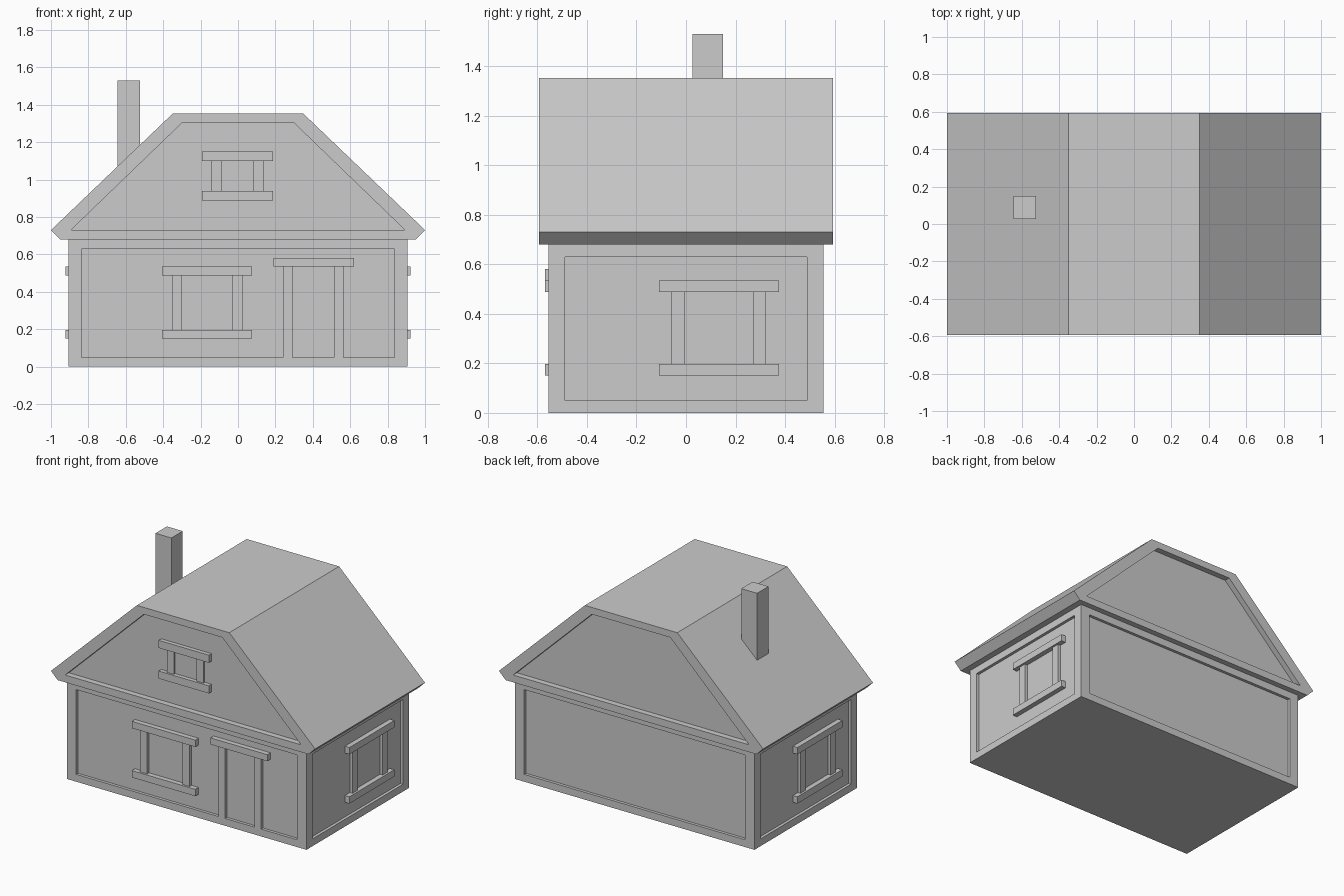
import bpy, bmesh
from math import radians
from mathutils import Matrix, Vector

if "Cube" in bpy.data.objects:
    bpy.data.objects.remove(bpy.data.objects["Cube"])

BX, BY, EAVE = 0.907, 0.555, 0.68      # wall half sizes and eave height
RY = 0.594                             # roof half depth


def finish(name, bm):
    bmesh.ops.remove_doubles(bm, verts=bm.verts, dist=1e-5)
    bmesh.ops.recalc_face_normals(bm, faces=bm.faces)
    mesh = bpy.data.meshes.new(name)
    bm.to_mesh(mesh)
    bm.free()
    ob = bpy.data.objects.new(name, mesh)
    bpy.context.collection.objects.link(ob)
    return ob


def prism(profile, half_y):
    """Closed prism with an (x, z) profile, running along y."""
    bm = bmesh.new()
    f = bm.faces.new([bm.verts.new((x, -half_y, z)) for x, z in profile])
    ext = bmesh.ops.extrude_face_region(bm, geom=[f])
    moved = [g for g in ext["geom"] if isinstance(g, bmesh.types.BMVert)]
    bmesh.ops.translate(bm, verts=moved, vec=(0, 2 * half_y, 0))
    bmesh.ops.recalc_face_normals(bm, faces=bm.faces)
    return bm


def recess(bm, face, place, depth):
    """Sink a panel into a face; place() maps outer corners to panel corners."""
    n = face.normal.copy()
    outer = [v.co.copy() for v in face.verts]
    bmesh.ops.inset_individual(bm, faces=[face], thickness=0.02)
    for v in face.verts:
        near = min(outer, key=lambda c: (c - v.co).length)
        v.co = place(near)
    new = bmesh.ops.extrude_discrete_faces(bm, faces=[face])["faces"][0]
    bmesh.ops.translate(bm, verts=new.verts, vec=-n * depth)


def box(name, u, y, z, turn=0):
    """Box given by ranges, turned about z to face another wall."""
    bm = bmesh.new()
    bmesh.ops.create_cube(bm, size=1)
    for v in bm.verts:
        v.co = [r[0] + (r[1] - r[0]) * (c + 0.5) for r, c in zip((u, y, z), v.co)]
    bm.transform(Matrix.Rotation(radians(turn), 4, 'Z'))
    return finish(name, bm)


def window(name, u, z, bar, inset, wall, turn=0, back=0.02, post=0.0, proud=0.014):
    """Sill and lintel joined by two posts."""
    inner = wall - back - 0.005
    for part, a in (("sill", z[0]), ("lintel", z[1] - bar)):
        box(f"{name}_{part}", u, (-wall - proud, -inner), (a, a + bar), turn)
    for part, a in (("left_post", u[0] + inset), ("right_post", u[1] - inset - 0.053)):
        box(f"{name}_{part}", (a, a + 0.053), (-wall - post, -inner),
            (z[0] + bar, z[1] - bar), turn)


# Walls with a recessed panel on each side
bm = prism([(-BX, 0), (BX, 0), (BX, EAVE), (-BX, EAVE)], BY)
for f in [f for f in bm.faces if abs(f.normal.z) < 0.5]:
    along_x = abs(f.normal.y) > 0.5

    def place(c, along_x=along_x):
        z = 0.05 if c.z < 0.3 else 0.63
        if along_x:
            return Vector((0.837 if c.x > 0 else -0.837, c.y, z))
        return Vector((c.x, 0.488 if c.y > 0 else -0.488, z))
    recess(bm, f, place, 0.02)
finish("walls", bm)

# Flat-topped roof with recessed gables at front and back
bm = prism([(-0.95, EAVE), (0.95, EAVE), (1, 0.73),
            (0.35, 1.352), (-0.35, 1.352), (-1, 0.73)], RY)


def gable(c):
    s = 1 if c.x > 0 else -1
    return Vector((s * 0.297, c.y, 1.305)) if c.z > 1 else Vector((s * 0.893, c.y, 0.73))


for f in [f for f in bm.faces if abs(f.normal.y) > 0.5]:
    recess(bm, f, gable, 0.04)
finish("roof", bm)

# Chimney
box("chimney", (-0.643, -0.523), (0.026, 0.149), (1.0, 1.53))

# Windows
window("front_window", (-0.405, 0.075), (0.15, 0.534), 0.047, 0.052, BY)
window("right_window", (-0.11, 0.375), (0.15, 0.534), 0.047, 0.052, BX, 90)
window("left_window", (-0.11, 0.375), (0.15, 0.534), 0.047, 0.052, BX, -90)
window("gable_window", (-0.193, 0.187), (0.888, 1.15), 0.052, 0.052, BY,
       back=0.0, post=0.013, proud=0.027)

# Door frame
box("door_lintel", (0.19, 0.62), (-BY - 0.014, -BY + 0.025), (0.535, 0.58))
for side, a in (("left", 0.24), ("right", 0.512)):
    box(f"door_{side}_jamb", (a, a + 0.052), (-BY, -BY + 0.025), (0.05, 0.535))
